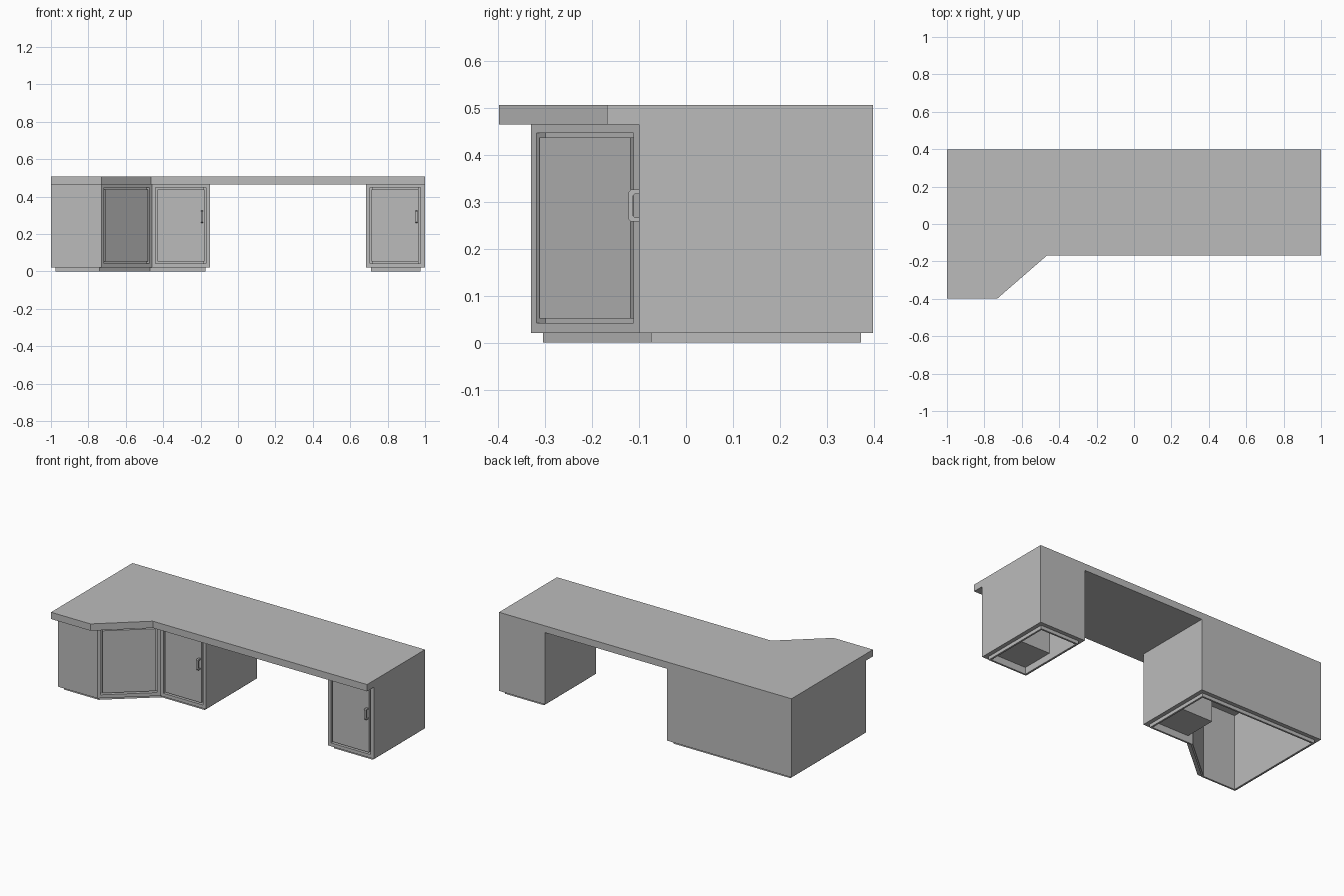
import bpy, bmesh, math
from mathutils import Vector, Matrix

if "Cube" in bpy.data.objects:
    bpy.data.objects.remove(bpy.data.objects["Cube"])

grey = bpy.data.materials.new("plain_grey")
grey.use_nodes = True
grey.diffuse_color = (0.5, 0.5, 0.5, 1)
grey.node_tree.nodes["Principled BSDF"].inputs["Base Color"].default_value = (0.5, 0.5, 0.5, 1)

TOP, UNDER, KICK = 0.507, 0.465, 0.021
BACK, FRONT, CORNER = 0.398, -0.10, -0.33
DOOR_LOW, DOOR_HIGH, GAP = 0.042, 0.447, 0.01


def finish(bm, name, matrix=None):
    if matrix:
        bm.transform(matrix)
    bmesh.ops.recalc_face_normals(bm, faces=bm.faces[:])
    mesh = bpy.data.meshes.new(name)
    bm.to_mesh(mesh)
    bm.free()
    mesh.materials.append(grey)
    obj = bpy.data.objects.new(name, mesh)
    bpy.context.collection.objects.link(obj)
    return obj


def inset(points, d):
    """Move every side of a counter-clockwise outline inward by d."""
    out = []
    for i, p in enumerate(points):
        p = Vector(p)
        a = (p - Vector(points[i - 1])).normalized()
        b = (Vector(points[(i + 1) % len(points)]) - p).normalized()
        na, nb = Vector((-a.y, a.x)), Vector((-b.y, b.x))
        out.append(p + (na + nb) * d / (1 + na.dot(nb)))
    return out


def stack(name, rings, closed):
    """Skin a list of (outline, z); join ends into a hollow wall or cap them."""
    bm = bmesh.new()
    loops = [[bm.verts.new((p[0], p[1], z)) for p in pts] for pts, z in rings]
    pairs = list(zip(loops, loops[1:]))
    if closed:
        pairs.append((loops[-1], loops[0]))
    else:
        bm.faces.new(loops[0])
        bm.faces.new(loops[-1])
    for a, b in pairs:
        for i in range(len(a)):
            j = (i + 1) % len(a)
            bm.faces.new((a[i], a[j], b[j], b[i]))
    return finish(bm, name)


def box(name, lo, hi, matrix, open_front=False):
    bm = bmesh.new()
    bmesh.ops.create_cube(bm, size=1)
    for v in bm.verts:
        v.co = [lo[k] if v.co[k] < 0 else hi[k] for k in range(3)]
    if open_front:
        front = [f for f in bm.faces if f.calc_center_median().y < lo[1] + 1e-4]
        bmesh.ops.delete(bm, geom=front, context='FACES')
    return finish(bm, name, matrix)


def cabinet(name, outline):
    """Bottomless shell on a recessed plinth."""
    kick, inner = inset(outline, 0.025), inset(outline, 0.036)
    return stack(name, [(outline, UNDER), (outline, KICK), (kick, KICK),
                        (kick, 0), (inner, 0), (inner, UNDER)], True)


def fit_door(name, shell, centre, angle, width, depth):
    """Cut the opening, line it if it is deep, and set a flush door in it."""
    place = Matrix.Translation((*centre, 0)) @ Matrix.Rotation(angle, 4, 'Z')
    w = width / 2
    cut_depth = 0.06 if depth > 0.06 else depth
    cutter = box(name + "_cutter", (-w, -0.02, DOOR_LOW), (w, cut_depth, DOOR_HIGH), place)
    cutter.hide_render = True
    mod = shell.modifiers.new("opening", 'BOOLEAN')
    mod.operation, mod.solver, mod.object = 'DIFFERENCE', 'EXACT', cutter
    bpy.context.view_layer.objects.active = shell
    bpy.ops.object.modifier_apply(modifier=mod.name)
    bpy.data.objects.remove(cutter)
    if depth > 0.06:
        box(name + "_compartment", (-w, 0.03, DOOR_LOW), (w, depth, DOOR_HIGH), place, True)
    box(name, (-w + GAP, 0, DOOR_LOW + GAP), (w - GAP, 0.022, DOOR_HIGH - GAP), place)


def handle(name, x):
    """Bracket pull with bevelled corners, extruded sideways."""
    half = [(0, 0.034), (-0.018, 0.034), (-0.023, 0.028)]
    grip = [(0, 0.025), (-0.009, 0.025), (-0.013, 0.021)]
    side = half + [(y, -z) for y, z in reversed(half)]
    side += grip_back(grip)
    bm = bmesh.new()
    face = bm.faces.new([bm.verts.new((x - 0.006, FRONT + y, 0.292 + z)) for y, z in side])
    new = bmesh.ops.extrude_face_region(bm, geom=[face])["geom"]
    bmesh.ops.translate(bm, vec=(0.012, 0, 0), verts=[v for v in new if isinstance(v, bmesh.types.BMVert)])
    return finish(bm, name)


def grip_back(grip):
    return [(y, -z) for y, z in grip] + list(reversed(grip))


# Worktop with a chamfered corner wing
stack("worktop", [(pts, z) for z in (UNDER, TOP) for pts in [[
    (-1, -BACK), (-0.73, -BACK), (-0.465, -0.168), (1, -0.168), (1, BACK), (-1, BACK)]]], False)

# Cabinets
end_cabinet = cabinet("end_cabinet", [(0.685, FRONT), (1, FRONT), (1, BACK), (0.685, BACK)])
corner_cabinet = cabinet("corner_cabinet", [
    (-1, CORNER), (-0.73, CORNER), (-0.46, FRONT), (-0.15, FRONT), (-0.15, BACK), (-1, BACK)])

# Doors
fit_door("end_door", end_cabinet, (0.84, FRONT), 0, 0.27, 0.24)
fit_door("middle_door", corner_cabinet, (-0.305, FRONT), 0, 0.27, 0.24)
fit_door("corner_door", corner_cabinet, (-0.595, (FRONT + CORNER) / 2),
         math.atan2(FRONT - CORNER, 0.27), 0.318, 0.025)

# Handles
handle("end_handle", 0.955)
handle("middle_handle", -0.193)
